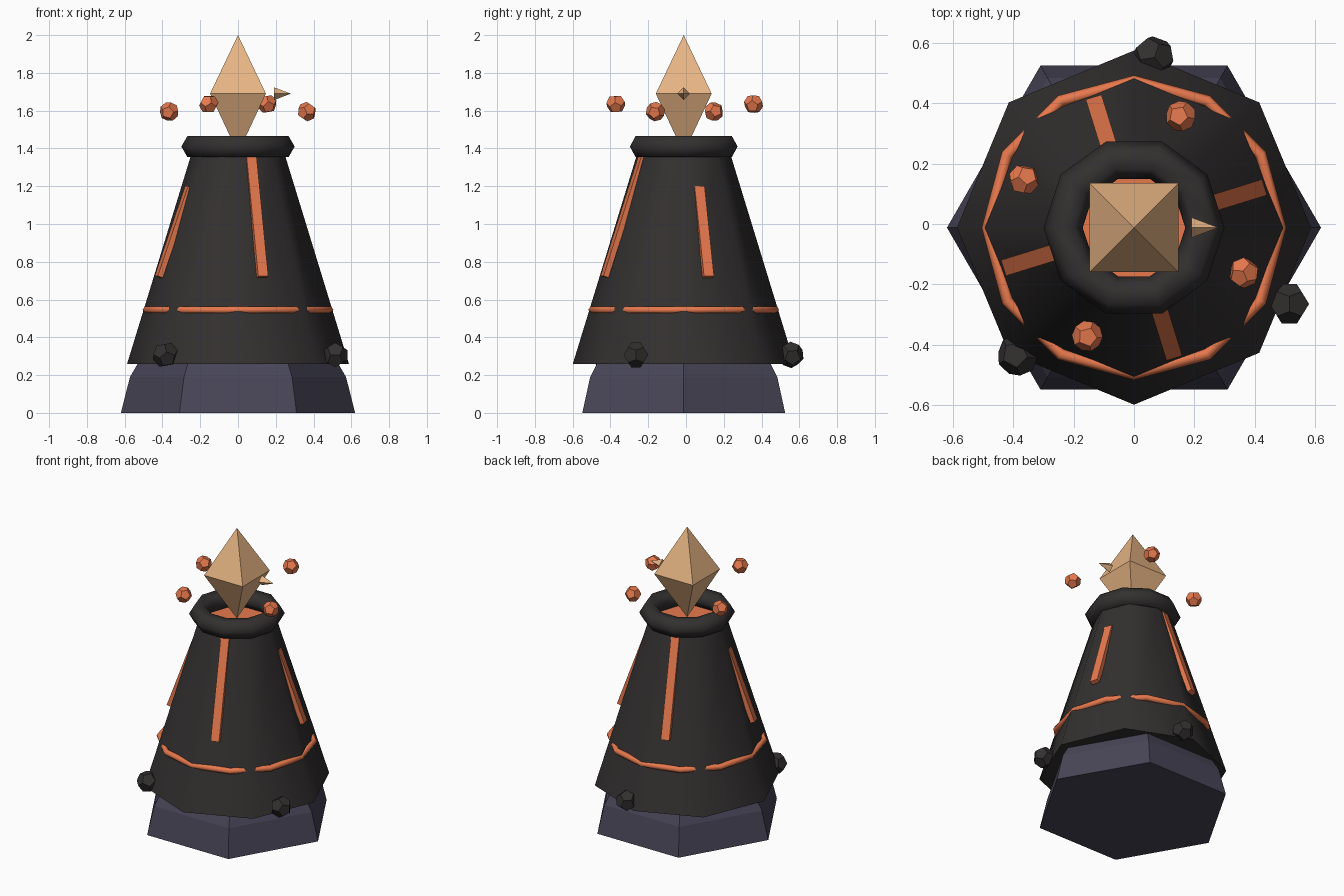
import bpy, bmesh, math
from mathutils import Vector, Matrix

if "Cube" in bpy.data.objects:
    bpy.data.objects.remove(bpy.data.objects["Cube"])

CY = -0.012  # shared axis of the tower in y


def mat(name, rgb):
    m = bpy.data.materials.new(name)
    m.diffuse_color = (*rgb, 1)
    m.use_nodes = True
    m.node_tree.nodes["Principled BSDF"].inputs["Base Color"].default_value = m.diffuse_color
    return m


ROCK = mat("dark_rock", (0.033, 0.029, 0.029))
STONE = mat("purple_stone", (0.065, 0.06, 0.095))
LAVA = mat("lava", (0.80, 0.19, 0.075))
GEM = mat("amber", (0.80, 0.46, 0.23))


def finish(bm, name, material, smooth=False):
    bmesh.ops.recalc_face_normals(bm, faces=bm.faces)
    for f in bm.faces:
        f.smooth = smooth
    me = bpy.data.meshes.new(name)
    bm.to_mesh(me)
    bm.free()
    ob = bpy.data.objects.new(name, me)
    bpy.context.collection.objects.link(ob)
    me.materials.append(material)
    if smooth:
        bpy.ops.object.select_all(action='DESELECT')
        bpy.context.view_layer.objects.active = ob
        ob.select_set(True)
        bpy.ops.object.shade_smooth_by_angle(angle=math.radians(62))
    return ob


def lathe(name, profile, sides, material, smooth=False, turn=0.0, closed=False):
    """Revolve (radius, z) points with few sides; caps the ends unless closed."""
    bm = bmesh.new()
    rings = []
    for r, z in profile:
        if r == 0:
            rings.append([bm.verts.new((0, CY, z))] * sides)
        else:
            angs = [turn + math.tau * i / sides for i in range(sides)]
            rings.append([bm.verts.new((r * math.cos(a), CY + r * math.sin(a), z)) for a in angs])
    pairs = list(zip(rings, rings[1:]))
    if closed:
        pairs.append((rings[-1], rings[0]))
    for a, b in pairs:
        for i in range(sides):
            j = (i + 1) % sides
            bm.faces.new(list(dict.fromkeys((a[i], a[j], b[j], b[i]))))
    if not closed:
        for ring in (rings[0], rings[-1]):
            if ring[0] is not ring[1]:
                bm.faces.new(ring)
    return finish(bm, name, material, smooth)


def ring(name, major, minor, z, sides, section, material):
    pts = [(major + minor * math.cos(math.tau * k / section),
            z + minor * math.sin(math.tau * k / section)) for k in range(section)]
    return lathe(name, pts, sides, material, True, closed=True)


def dodecahedron(name, loc, r, material, turn):
    p = (1 + 5 ** 0.5) / 2
    pts = [Vector((x, y, z)) for x in (-1, 1) for y in (-1, 1) for z in (-1, 1)]
    for a in (-1 / p, 1 / p):
        for b in (-p, p):
            pts += [Vector((0, a, b)), Vector((a, b, 0)), Vector((b, 0, a))]
    rot = Matrix.Rotation(turn, 3, 'Z') @ Matrix.Rotation(turn * 0.6, 3, 'X')
    bm = bmesh.new()
    for v in pts:
        bm.verts.new(rot @ v * (r / 3 ** 0.5) + Vector(loc))
    bmesh.ops.convex_hull(bm, input=bm.verts)
    bmesh.ops.dissolve_limit(bm, angle_limit=0.02, verts=bm.verts, edges=bm.edges)
    finish(bm, name, material)


def streak(name, angle, bottom, top, width=0.055, depth=0.03):
    """Box laid along the cone wall between two (radius, z) outer points."""
    a, b = Vector((bottom[0], 0, bottom[1])), Vector((top[0], 0, top[1]))
    up = (b - a).normalized()
    out = Vector((up.z, 0, -up.x))
    centre = (a + b) / 2 - out * depth / 2
    axes = Matrix((out, (0, 1, 0), up)).transposed().to_4x4()
    size = Matrix.Diagonal((depth, width, (b - a).length, 1))
    bm = bmesh.new()
    bmesh.ops.create_cube(bm, size=1, matrix=Matrix.Translation((0, CY, 0))
                          @ Matrix.Rotation(angle, 4, 'Z') @ Matrix.Translation(centre) @ axes @ size)
    finish(bm, name, LAVA)


# Hexagonal plinth and octagonal cone
lathe("plinth", [(0.62, 0), (0.572, 0.19), (0.53, 0.262)], 6, STONE)
lathe("cone_body", [(0.587, 0.26), (0.25, 1.36)], 8, ROCK, True)

# Crater rim, lava pool and the half-buried lava ring
ring("crater_rim", 0.235, 0.065, 1.41, 10, 6, ROCK)
lathe("lava_pool", [(0.2, 1.35), (0.2, 1.363)], 10, LAVA)
ring("lava_ring", 0.485, 0.02, 0.545, 12, 6, LAVA)

# Lava streaks: long on front and back, short on the sides
for k in range(4):
    top = (0.285, 1.2) if k % 2 == 0 else (0.241, 1.365)
    streak(f"lava_streak_{k + 1}", 0.3 + k * math.pi / 2, (0.453, 0.725), top)

# Crystal and its small floating spike
lathe("crystal", [(0, 1.375), (0.209, 1.69), (0, 2.0)], 4, GEM, turn=math.pi / 4)
bm = bmesh.new()
bmesh.ops.create_cone(bm, cap_ends=True, segments=4, radius1=0.034, radius2=0, depth=0.09,
                      matrix=Matrix.Translation((0.235, CY, 1.69)) @ Matrix.Rotation(math.pi / 2, 4, 'Y'))
finish(bm, "crystal_spike", GEM)

# Floating embers and rocks at the foot
for k in range(4):
    a = math.radians(-23 + 90 * k)
    dodecahedron(f"ember_{k + 1}", (0.396 * math.cos(a), CY + 0.005 + 0.396 * math.sin(a),
                 1.595 if k % 2 == 0 else 1.635), 0.052, LAVA, 0.4 + k)
for k, (x, y) in enumerate([(0.515, -0.265), (0.065, 0.555), (-0.385, -0.435)]):
    dodecahedron(f"boulder_{k + 1}", (x, y, 0.307), 0.07, ROCK, 0.7 * k)
